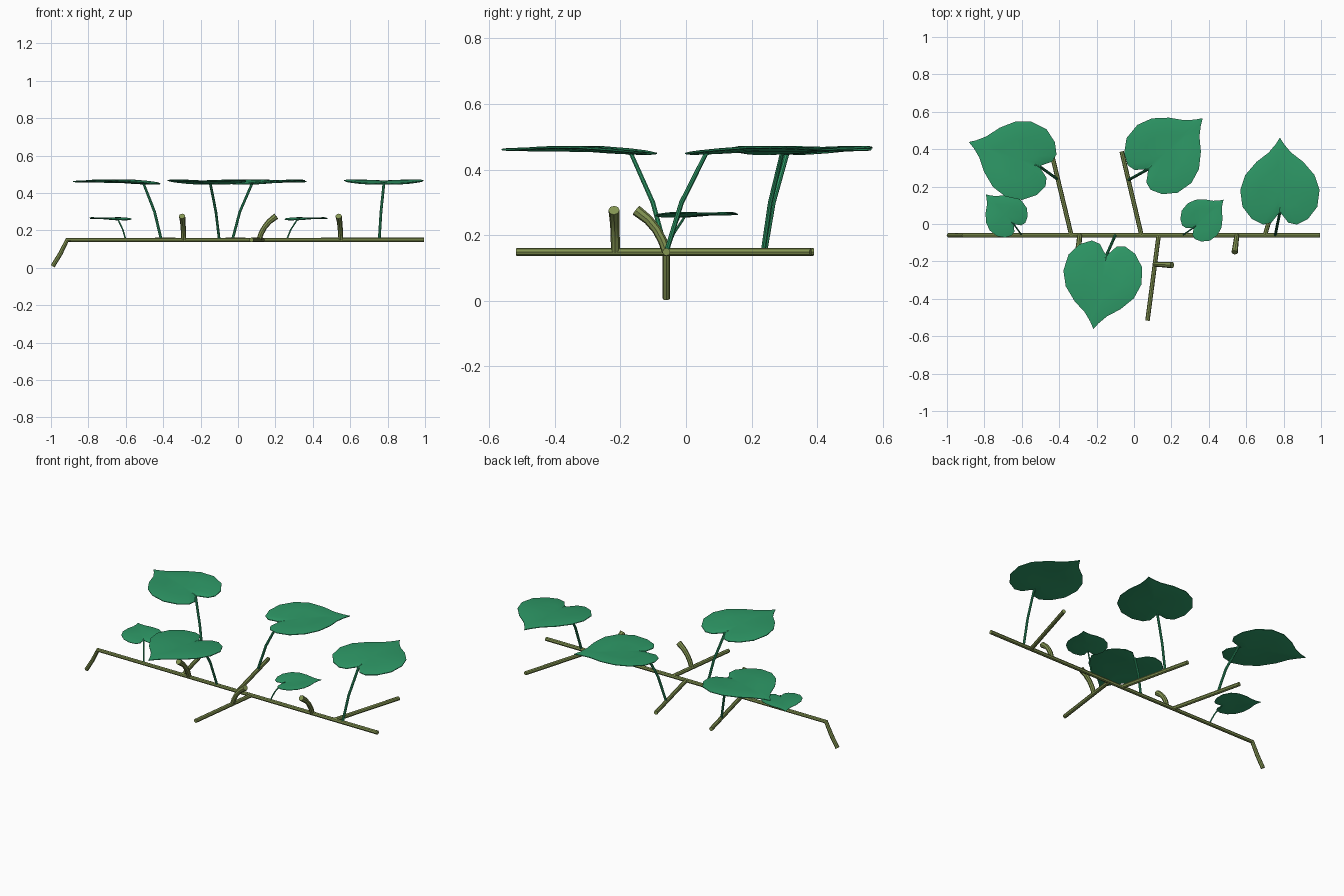
import bpy, bmesh, math
from mathutils import Matrix, Vector

if "Cube" in bpy.data.objects:
    bpy.data.objects.remove(bpy.data.objects["Cube"])


def material(name, rgb):
    m = bpy.data.materials.new(name)
    m.diffuse_color = (*rgb, 1)
    m.use_nodes = True
    m.node_tree.nodes["Principled BSDF"].inputs["Base Color"].default_value = m.diffuse_color
    return m


STEM = material("olive stem", (0.23, 0.30, 0.085))
LEAF = material("leaf green", (0.027, 0.32, 0.135))
VY, VZ = -0.06, 0.149  # vine axis


def smooth(ob):
    bpy.ops.object.select_all(action='DESELECT')
    ob.select_set(True)
    bpy.context.view_layer.objects.active = ob
    bpy.ops.object.shade_smooth_by_angle(angle=math.radians(40))


def tube(name, pts, radii, mat):
    """Capped round tube along a path with a radius at each point."""
    cu = bpy.data.curves.new(name, 'CURVE')
    cu.dimensions = '3D'
    cu.bevel_depth = 1.0
    cu.bevel_resolution = 2
    cu.use_fill_caps = True
    sp = cu.splines.new('POLY')
    sp.points.add(len(pts) - 1)
    for p, co, r in zip(sp.points, pts, radii):
        p.co = (*co, 1)
        p.radius = r
    ob = bpy.data.objects.new(name, cu)
    bpy.context.collection.objects.link(ob)
    bpy.ops.object.select_all(action='DESELECT')
    ob.select_set(True)
    bpy.context.view_layer.objects.active = ob
    bpy.ops.object.convert(target='MESH')
    ob = bpy.context.view_layer.objects.active
    ob.name = name
    ob.data.materials.clear()
    ob.data.materials.append(mat)
    smooth(ob)


# half outline of the heart-shaped leaf, from tip to notch (notch at origin)
HALF = [(.40, 0), (.365, .022), (.32, .06), (.27, .125), (.20, .185), (.12, .212),
        (.03, .200), (-.035, .150), (-.065, .090), (-.055, .045), (-.02, .018), (0, 0)]
OUTLINE = HALF + [(u, -v) for u, v in HALF[-2:0:-1]]


def leaf(name, notch, angle, size, z):
    """Thin heart blade: gently rising from the notch, thicker in the middle."""
    bm = bmesh.new()
    c = Vector((0.13, 0))

    def vert(p, side, thick):
        rise = 0.016 * min(1, max(0, (p.x + 0.07) / 0.22)) + 0.008 * min(1, abs(p.y) / 0.2)
        return bm.verts.new((p.x, p.y, rise + side * thick))

    rim = None
    for side in (1, -1):
        rings = []
        for f, t in ((1, .002), (.93, .0045), (.5, .006)):
            rings.append([vert(c + (Vector(p) - c) * f, side, t) for p in OUTLINE])
        mid = vert(c, side, .006)
        n = len(OUTLINE)
        for i in range(n):
            j = (i + 1) % n
            for a, b in zip(rings, rings[1:]):
                bm.faces.new((a[i], a[j], b[j], b[i]))
            bm.faces.new((rings[-1][i], rings[-1][j], mid))
            if rim:
                bm.faces.new((rim[i], rim[j], rings[0][j], rings[0][i]))
        rim = rings[0]
    bmesh.ops.recalc_face_normals(bm, faces=bm.faces)
    bm.transform(Matrix.Translation((*notch, z)) @ Matrix.Rotation(math.radians(angle), 4, 'Z')
                 @ Matrix.Diagonal((size, size, max(size, .6), 1)))
    me = bpy.data.meshes.new(name)
    bm.to_mesh(me)
    bm.free()
    me.materials.append(LEAF)
    ob = bpy.data.objects.new(name, me)
    bpy.context.collection.objects.link(ob)
    smooth(ob)


# main vine with its drooping end
tube("main_vine", [(-.991, VY, .008), (-.95, VY, .075), (-.913, VY, VZ), (.995, VY, VZ)],
     [.012] * 4, STEM)

# straight side shoots lying level with the vine
for i, (x0, x1, y1) in enumerate([(-.335, -.443, .388), (.04, -.066, .388),
                                  (.132, .072, -.517), (.70, .83, .38)]):
    tube(f"side_shoot_{i + 1}", [(x0, VY, VZ), (x1, y1, VZ)], [.012, .012], STEM)

# curled tendrils: (base, horizontal direction)
PROFILE = [(0, 0), (.012, .035), (.03, .068), (.055, .098), (.092, .127)]
for i, (bx, by, dx, dy) in enumerate([(-.29, VY, -.1, -1), (.55, VY, -.13, -1),
                                      (.112, -.215, 1, -.05)]):
    tube(f"tendril_{i + 1}", [(bx + dx * d, by + dy * d, VZ + h) for d, h in PROFILE],
         [.013, .014, .014, .015, .017], STEM)

# leaves with stalks: stalk base, notch, tip angle, size, height
LEAVES = [((-.41, .24), (-.505, .308), 161, 1, .445),
          ((-.03, .235), (.075, .293), 43, 1, .445),
          ((-.10, VY), (-.148, -.168), 260, 1, .445),
          ((.755, VY), (.78, .062), 90, 1, .445),
          ((-.60, VY), (-.642, -.002), 133, .55, .254),
          ((.26, VY), (.318, -.02), 43, .55, .254)]
for i, (b, n, ang, s, z) in enumerate(LEAVES):
    leaf(f"leaf_{i + 1}", n, ang, s, z)
    B, N = Vector((*b, VZ)), Vector((*n, z + .005))
    d = Vector((math.cos(math.radians(ang)), math.sin(math.radians(ang)), 0))
    mid = B.lerp(N, .5) - (N - B) * Vector((.12, .12, 0)).to_2d().x * Vector((1, 1, 0)).normalized().z
    mid.xy = B.xy.lerp(N.xy, .38)
    r = .0075 if s == 1 else .004
    tube(f"leaf_stalk_{i + 1}", [B, mid, N, N + d * .03 * s + Vector((0, 0, .005))],
         [r, r, r, r * .6], LEAF)
